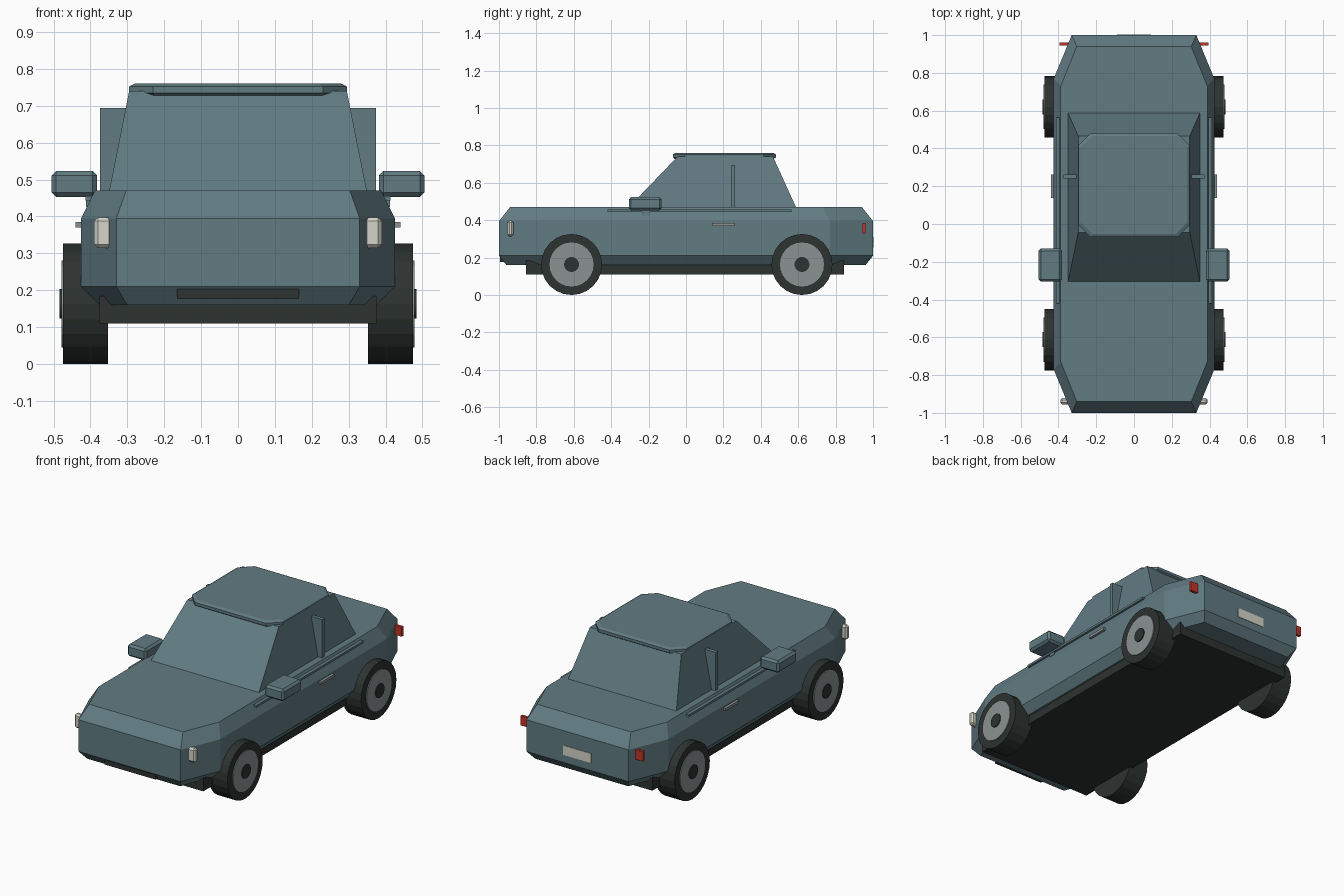
import bpy
import bmesh
import math
from mathutils import Matrix

cube = bpy.data.objects.get("Cube")
if cube:
    bpy.data.objects.remove(cube, do_unlink=True)


def material(name, r, g, b):
    m = bpy.data.materials.new(name)
    m.use_nodes = True
    m.diffuse_color = (r, g, b, 1)
    m.node_tree.nodes["Principled BSDF"].inputs["Base Color"].default_value = (r, g, b, 1)
    return m


PAINT = material("blue grey paint", 0.12, 0.2, 0.225)
RUBBER = material("black rubber", 0.026, 0.033, 0.031)
METAL = material("grey metal", 0.26, 0.29, 0.29)
CREAM = material("cream lens", 0.66, 0.66, 0.58)
RED = material("red lens", 0.55, 0.035, 0.02)


def finish(name, bm, mat):
    bmesh.ops.recalc_face_normals(bm, faces=bm.faces)
    mesh = bpy.data.meshes.new(name)
    bm.to_mesh(mesh)
    bm.free()
    mesh.materials.append(mat)
    obj = bpy.data.objects.new(name, mesh)
    bpy.context.collection.objects.link(obj)
    return obj


def loft(name, rings, mat):
    """Skin a closed solid through rings with equal point counts."""
    bm = bmesh.new()
    loops = [[bm.verts.new(p) for p in ring] for ring in rings]
    n = len(loops[0])
    for a, b in zip(loops, loops[1:]):
        for i in range(n):
            j = (i + 1) % n
            bm.faces.new((a[i], a[j], b[j], b[i]))
    bm.faces.new(loops[0][::-1])
    bm.faces.new(loops[-1])
    return finish(name, bm, mat)


def octagon(x, y0, y1, cx, cy, z):
    """Rectangle with cut corners at height z."""
    return [(x - cx, y0, z), (x, y0 + cy, z), (x, y1 - cy, z), (x - cx, y1, z),
            (cx - x, y1, z), (-x, y1 - cy, z), (-x, y0 + cy, z), (cx - x, y0, z)]


def rectangle(x, y0, y1, z):
    return [(x, y0, z), (x, y1, z), (-x, y1, z), (-x, y0, z)]


def box(name, xs, ys, zs, mat, bevel=0):
    bm = bmesh.new()
    bmesh.ops.create_cube(bm, size=1)
    for v in bm.verts:
        v.co = [lo + (c + 0.5) * (hi - lo) for c, (lo, hi) in zip(v.co, (xs, ys, zs))]
    if bevel:
        bmesh.ops.bevel(bm, geom=bm.edges[:], offset=bevel, segments=1, affect="EDGES")
    return finish(name, bm, mat)


def disc(name, radius, x0, x1, y, z, mat, outer=None):
    """Cylinder along x; outer is the radius on the x1 side."""
    bm = bmesh.new()
    spin = Matrix.Rotation(math.pi / 2, 4, "Y")
    if x1 < x0:
        spin = Matrix.Rotation(-math.pi / 2, 4, "Y")
    place = Matrix.Translation(((x0 + x1) / 2, y, z)) @ spin
    bmesh.ops.create_cone(bm, cap_ends=True, segments=24, radius1=radius,
                          radius2=outer or radius, depth=abs(x1 - x0), matrix=place)
    return finish(name, bm, mat)


# Body shell with chamfered corners and shoulders
loft("body", [octagon(0.385, -0.96, 0.96, 0.085, 0.21, 0.16),
              octagon(0.425, -1, 1, 0.095, 0.23, 0.21),
              octagon(0.425, -1, 1, 0.095, 0.23, 0.395),
              octagon(0.388, -0.94, 0.94, 0.085, 0.21, 0.47)], PAINT)
box("underbody", (-0.375, 0.375), (-0.855, 0.845), (0.11, 0.185), RUBBER)

# Cabin and roof slab
loft("cabin", [rectangle(0.35, -0.31, 0.59, 0.465),
               rectangle(0.295, -0.045, 0.465, 0.74)], PAINT)
loft("roof", [octagon(0.285, -0.06, 0.47, 0.06, 0.06, 0.728),
              octagon(0.295, -0.07, 0.48, 0.065, 0.065, 0.735),
              octagon(0.295, -0.07, 0.48, 0.065, 0.065, 0.752),
              octagon(0.28, -0.055, 0.465, 0.06, 0.06, 0.76)], PAINT)

# Front grille and rear plate
box("grille", (-0.165, 0.165), (-0.995, -0.95), (0.176, 0.205), RUBBER)
box("rear_plate", (-0.09, 0.09), (0.995, 1.003), (0.255, 0.31), CREAM)

for side, s in (("left", 1), ("right", -1)):
    def span(a, b):
        return tuple(sorted((a * s, b * s)))

    # Side fittings
    box(side + "_pillar", span(0.3, 0.374), (0.24, 0.262), (0.465, 0.694), PAINT)
    box(side + "_mirror", span(0.382, 0.505), (-0.305, -0.13), (0.453, 0.523), PAINT, 0.012)
    box(side + "_mirror_stalk", span(0.385, 0.412), (-0.235, -0.195), (0.425, 0.46), PAINT)
    box(side + "_trim", span(0.39, 0.414), (-0.42, 0.565), (0.443, 0.456), PAINT)
    box(side + "_handle", span(0.42, 0.44), (0.138, 0.262), (0.37, 0.385), METAL)

    # Lamps
    box(side + "_headlight", span(0.34, 0.39), (-0.955, -0.922), (0.314, 0.397), CREAM, 0.01)
    box(side + "_taillight", span(0.33, 0.395), (0.945, 0.961), (0.33, 0.386), RED)

    # Wheels
    for end, y in (("front", -0.612), ("rear", 0.62)):
        name = end + "_" + side
        disc(name + "_tyre", 0.163, s * 0.353, s * 0.474, y, 0.163, RUBBER)
        disc(name + "_rim", 0.118, s * 0.44, s * 0.479, y, 0.163, METAL)
        disc(name + "_hub", 0.04, s * 0.46, s * 0.484, y, 0.163, RUBBER)
